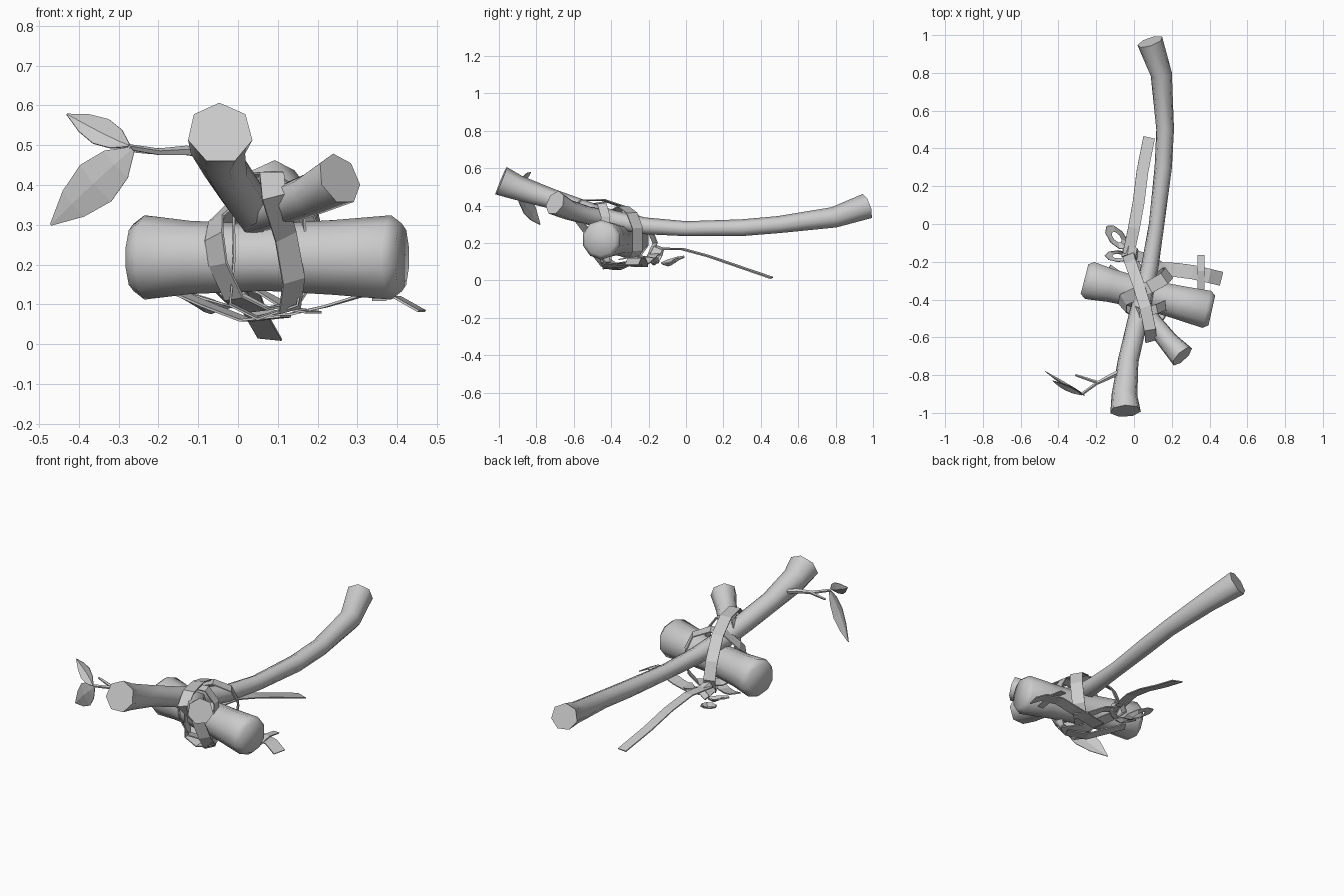
import bpy, math
from mathutils import Vector as V

if "Cube" in bpy.data.objects:
    bpy.data.objects.remove(bpy.data.objects["Cube"])


def make(name, verts, faces, smooth=None, thick=0):
    me = bpy.data.meshes.new(name)
    me.from_pydata([tuple(v) for v in verts], [], faces)
    me.update()
    ob = bpy.data.objects.new(name, me)
    bpy.context.collection.objects.link(ob)
    if thick:
        m = ob.modifiers.new("thickness", 'SOLIDIFY')
        m.thickness, m.offset = thick, 0
    if smooth:
        bpy.ops.object.select_all(action='DESELECT')
        bpy.context.view_layer.objects.active = ob
        ob.select_set(True)
        bpy.ops.object.shade_smooth_by_angle(angle=math.radians(smooth))
    return ob


def tangents(pts, closed=False):
    n = len(pts)
    if closed:
        return [(pts[(i + 1) % n] - pts[i - 1]).normalized() for i in range(n)]
    return [(pts[min(i + 1, n - 1)] - pts[max(i - 1, 0)]).normalized() for i in range(n)]


def tube(name, path, sides=7, smooth=60):
    """Tapered tube; path rows are x, y, z, radius."""
    pts = [V(p[:3]) for p in path]
    verts, faces = [], []
    for p, t, row in zip(pts, tangents(pts), path):
        s = t.cross(V((0, 0, 1))).normalized()
        u = s.cross(t)
        for k in range(sides):
            a = 2 * math.pi * k / sides + math.pi / 2
            verts.append(p + row[3] * (math.cos(a) * s + math.sin(a) * u))
    for i in range(len(pts) - 1):
        for k in range(sides):
            a, b = i * sides + k, i * sides + (k + 1) % sides
            faces.append((a, b, b + sides, a + sides))
    faces.append(tuple(reversed(range(sides))))
    faces.append(tuple(range(len(verts) - sides, len(verts))))
    return make(name, verts, faces, smooth)


def ribbon(name, path, width, up=(0, 0, 1), closed=False):
    """Flat strap; closed straps face away from their own centre."""
    pts = [V(p) for p in path]
    n = len(pts)
    mid = sum(pts, V()) / n
    verts = []
    for p, t in zip(pts, tangents(pts, closed)):
        s = t.cross(p - mid if closed else V(up)).normalized() * width / 2
        verts += [p - s, p + s]
    faces = [(2 * i, 2 * i + 1, (2 * i + 3) % (2 * n), (2 * i + 2) % (2 * n))
             for i in range(n if closed else n - 1)]
    return make(name, verts, faces, thick=0.006)


def leaf(name, base, tip, side, width):
    """Pointed leaf blade with a slight fold along its spine."""
    base, tip = V(base), V(tip)
    side = V(side).normalized()
    lift = (tip - base).cross(side).normalized() * 0.012
    prof = [(0, .12), (.2, .75), (.45, 1), (.72, .7), (1, .04)]
    verts, faces = [], []
    for f, w in prof:
        c = base.lerp(tip, f)
        s = side * width / 2 * w
        verts += [c - s, c + lift * w, c + s]
    for i in range(len(prof) - 1):
        for j in range(2):
            a = 3 * i + j
            faces.append((a, a + 1, a + 4, a + 3))
    return make(name, verts, faces, thick=0.003)


# Main curved branch used as the handle
tube("handle_branch", [
    (-.045, -.99, .53, .083), (-.05, -.90, .493, .07), (-.03, -.72, .435, .056),
    (.01, -.55, .375, .055), (.045, -.40, .325, .053), (.085, -.22, .29, .047),
    (.12, 0, .275, .042), (.155, .3, .28, .047), (.165, .5, .297, .048),
    (.145, .79, .335, .058), (.085, .965, .395, .071)])

# Forked stub of the branch
tube("branch_fork", [
    (.035, -.42, .325, .05), (.10, -.52, .345, .05),
    (.18, -.62, .375, .055), (.255, -.70, .415, .068)])

# Log head, waisted in the middle
tube("log_head", [
    (-.262, -.292, .218, .085), (-.235, -.299, .218, .106), (-.12, -.327, .218, .092),
    (.07, -.374, .218, .084), (.24, -.416, .218, .094),
    (.385, -.452, .218, .106), (.412, -.458, .218, .085)], sides=10)

# Twig with a short side shoot
tube("twig", [(-.05, -.77, .475, .014), (-.13, -.81, .486, .013),
              (-.20, -.845, .483, .009), (-.275, -.90, .495, .008)], sides=5)
tube("twig_shoot", [(-.19, -.84, .483, .009), (-.25, -.82, .487, .008),
                    (-.31, -.80, .492, .006)], sides=5)

# Leaves
leaf("leaf_lower", (-.265, -.905, .49), (-.47, -.78, .30), (.55, -.25, -.65), .125)
leaf("leaf_upper", (-.275, -.905, .50), (-.43, -.83, .578), (.45, .2, .7), .075)

# Strap passing over the handle and through the fork
ribbon("strap_long", [
    (.09, -.62, .37), (.12, -.535, .27), (.14, -.50, .16), (.13, -.44, .085),
    (.07, -.33, .075), (-.01, -.20, .12), (-.03, -.165, .20), (-.02, -.20, .29),
    (.02, -.31, .385), (.06, -.44, .43), (.085, -.56, .43)], .062, closed=True)

# Strap crossing the other way over the log
ribbon("strap_cross", [
    (-.055, -.40, .315), (-.06, -.445, .27), (-.05, -.45, .20), (-.01, -.43, .115),
    (.05, -.38, .085), (.13, -.29, .10), (.17, -.26, .16), (.185, -.26, .28),
    (.16, -.29, .36), (.08, -.335, .395), (.01, -.37, .375)], .068, closed=True)

# Short strap behind, tying the handle to the log
ribbon("strap_collar", [
    (.03, -.47, .415), (.12, -.45, .41), (.165, -.43, .34), (.17, -.44, .20),
    (.15, -.43, .10), (.05, -.42, .065), (-.02, -.42, .10), (-.01, -.44, .22),
    (-.01, -.45, .34)], .05, closed=True)

# Bow: knot, loops and long tail
ribbon("bow_knot", [(-.06, -.15, .14), (-.03, -.14, .18), (.01, -.15, .17),
                    (.02, -.17, .13), (-.02, -.17, .10)], .05, closed=True)


def bow_loop(name, c, ang, a, b):
    """Flat oval strap with an open middle."""
    verts = []
    for k in range(8):
        t = 2 * math.pi * k / 8
        for r in (1, .45):
            x, y = a * r * math.cos(t), b * r * math.sin(t)
            verts.append((c[0] + x * math.cos(ang) - y * math.sin(ang),
                          c[1] + x * math.sin(ang) + y * math.cos(ang),
                          c[2] + .02 * math.cos(t) - .012 * (r < 1)))
    make(name, verts, [(2 * k, 2 * k + 1, (2 * k + 3) % 16, (2 * k + 2) % 16)
                       for k in range(8)], thick=.006)


bow_loop("bow_loop_back", (-.092, -.07, .11), 2.3, .08, .042)
bow_loop("bow_loop_side", (-.085, -.17, .115), 3.1, .07, .03)
ribbon("bow_tail", [(-.03, -.16, .17), (0, -.02, .168), (.025, .12, .13),
                    (.045, .28, .075), (.08, .458, .014)], .062, up=(.1, 0, 1))
ribbon("bow_tail_short", [(-.02, -.16, .15), (.06, -.18, .13), (.13, -.22, .09),
                          (.19, -.28, .08)], .055)

# Strap ends running beneath the log
ribbon("under_strap_right", [(.03, -.26, .075), (.13, -.24, .075), (.22, -.243, .095),
                             (.31, -.255, .122), (.40, -.275, .118),
                             (.462, -.29, .083)], .075)
ribbon("under_strap_left", [(.12, -.42, .07), (.02, -.37, .06), (-.07, -.29, .095),
                            (-.14, -.24, .125)], .06)
ribbon("under_strap_clip", [(.355, -.165, .12), (.355, -.25, .132),
                            (.355, -.36, .112)], .037, up=(0, 0, 1))
